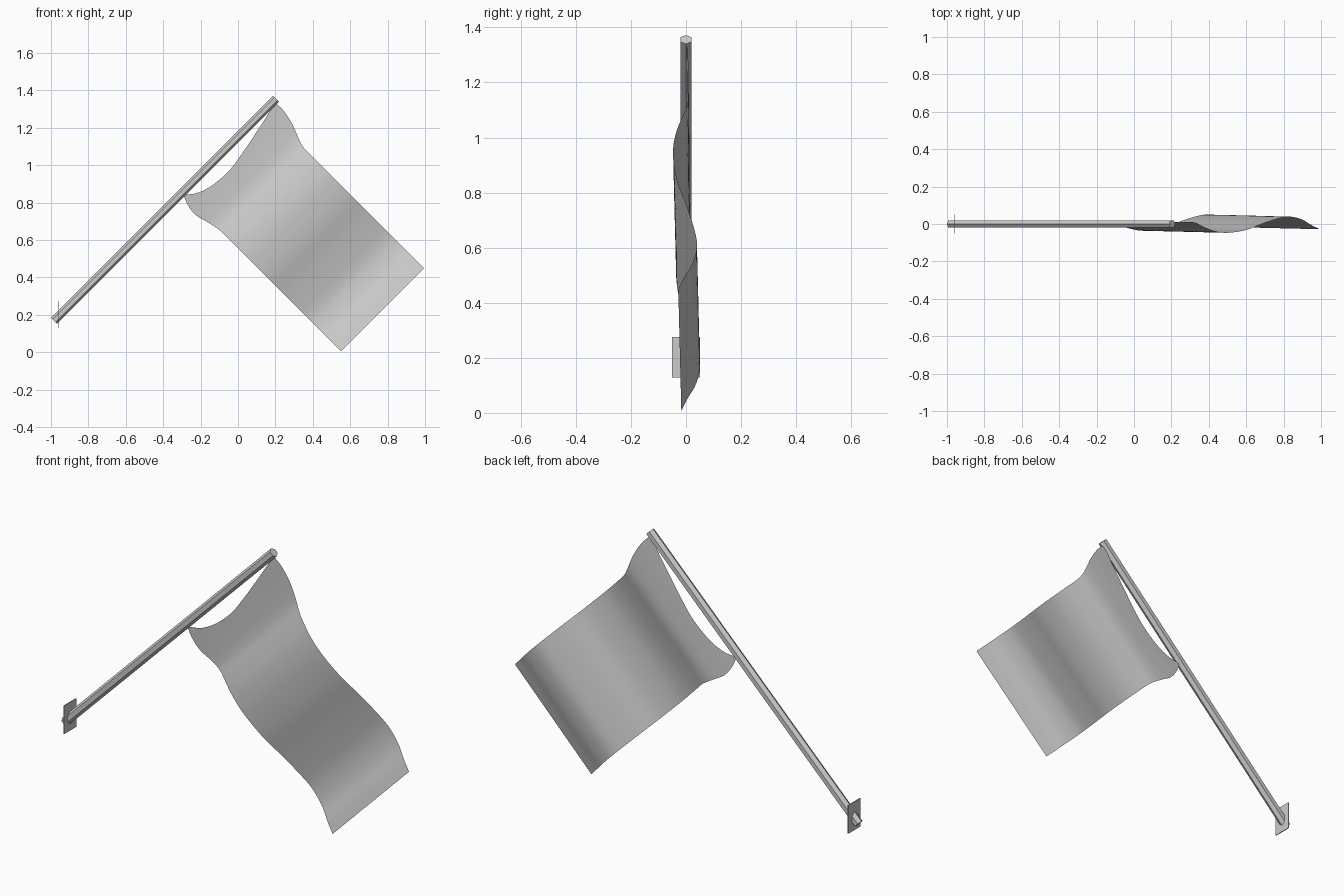
import bpy
from math import pi
from mathutils import Vector

if "Cube" in bpy.data.objects:
    bpy.data.objects.remove(bpy.data.objects["Cube"])


def curve(knots, x):
    """Smooth Hermite interpolation through (x, value) knots."""
    n = len(knots)

    def slope(i):
        a, b = knots[max(i - 1, 0)], knots[min(i + 1, n - 1)]
        return (b[1] - a[1]) / (b[0] - a[0])

    i = 0
    while i < n - 2 and x > knots[i + 1][0]:
        i += 1
    (x0, y0), (x1, y1) = knots[i], knots[i + 1]
    h = x1 - x0
    t = min(max((x - x0) / h, 0), 1)
    return ((2*t**3 - 3*t**2 + 1) * y0 + (t**3 - 2*t**2 + t) * h * slope(i)
            + (3*t**2 - 2*t**3) * y1 + (t**3 - t**2) * h * slope(i + 1))


# pole: six-sided rod leaning at 45 degrees
low, high = Vector((-0.984, 0, 0.168)), Vector((0.204, 0, 1.356))
bpy.ops.mesh.primitive_cylinder_add(vertices=6, radius=0.023, depth=(high - low).length,
                                    location=(low + high) / 2)
pole = bpy.context.object
pole.name = "pole"
for v in pole.data.vertices:          # put a corner ridge on top of the rod
    v.co = Vector((v.co.y, -v.co.x, v.co.z))
pole.rotation_euler = (0, pi / 4, 0)

# wall plate: thin upright rectangle around the pole foot
bpy.ops.mesh.primitive_cube_add(size=1, location=(-0.958, 0, 0.202))
plate = bpy.context.object
plate.name = "wall_plate"
plate.scale = (0.004, 0.1, 0.146)

# flag: s = x + z runs along the pole, d = x - z runs away from it
END = 0.545
hoist = [(0, -1.132), (0.12, -1.065), (0.24, -1.03), (0.39, -1.018),
         (0.5, -1.03), (0.75, -1.08), (1, -1.135)]
upper = [(-1.135, 1.535), (-1.045, 1.535), (-0.93, 1.51), (-0.8, 1.46),
         (-0.74, 1.445), (-0.66, 1.443), (END, 1.443)]
lower = [(-1.132, 0.55), (-1.06, 0.52), (-0.965, 0.507), (-0.87, 0.53),
         (-0.755, 0.555), (-0.66, 0.557), (END, 0.557)]
wave = [(-1.135, 0.004), (-0.95, 0.01), (-0.8, 0.007), (-0.7, -0.015), (-0.58, -0.038),
        (-0.445, -0.047), (-0.245, -0.032), (-0.045, 0.006), (0.155, 0.036),
        (0.24, 0.039), (0.355, 0.024), (0.455, -0.006), (END, -0.028)]
NT, NV = 24, 48
verts, faces = [], []
for j in range(NV + 1):
    for i in range(NT + 1):
        t, v = i / NT, j / NV
        start = curve(hoist, t)
        d = start + (END - start) * v
        s = (1 - t) * curve(lower, d) + t * curve(upper, d)
        tilt = 0.011 * (1 - t) * min(v / 0.35, 1)
        verts.append(((s + d) / 2, curve(wave, d) + tilt, (s - d) / 2))
for j in range(NV):
    for i in range(NT):
        a = j * (NT + 1) + i
        faces.append((a, a + NT + 1, a + NT + 2, a + 1))
mesh = bpy.data.meshes.new("flag")
mesh.from_pydata(verts, [], faces)
mesh.shade_smooth()
flag = bpy.data.objects.new("flag", mesh)
bpy.context.collection.objects.link(flag)
